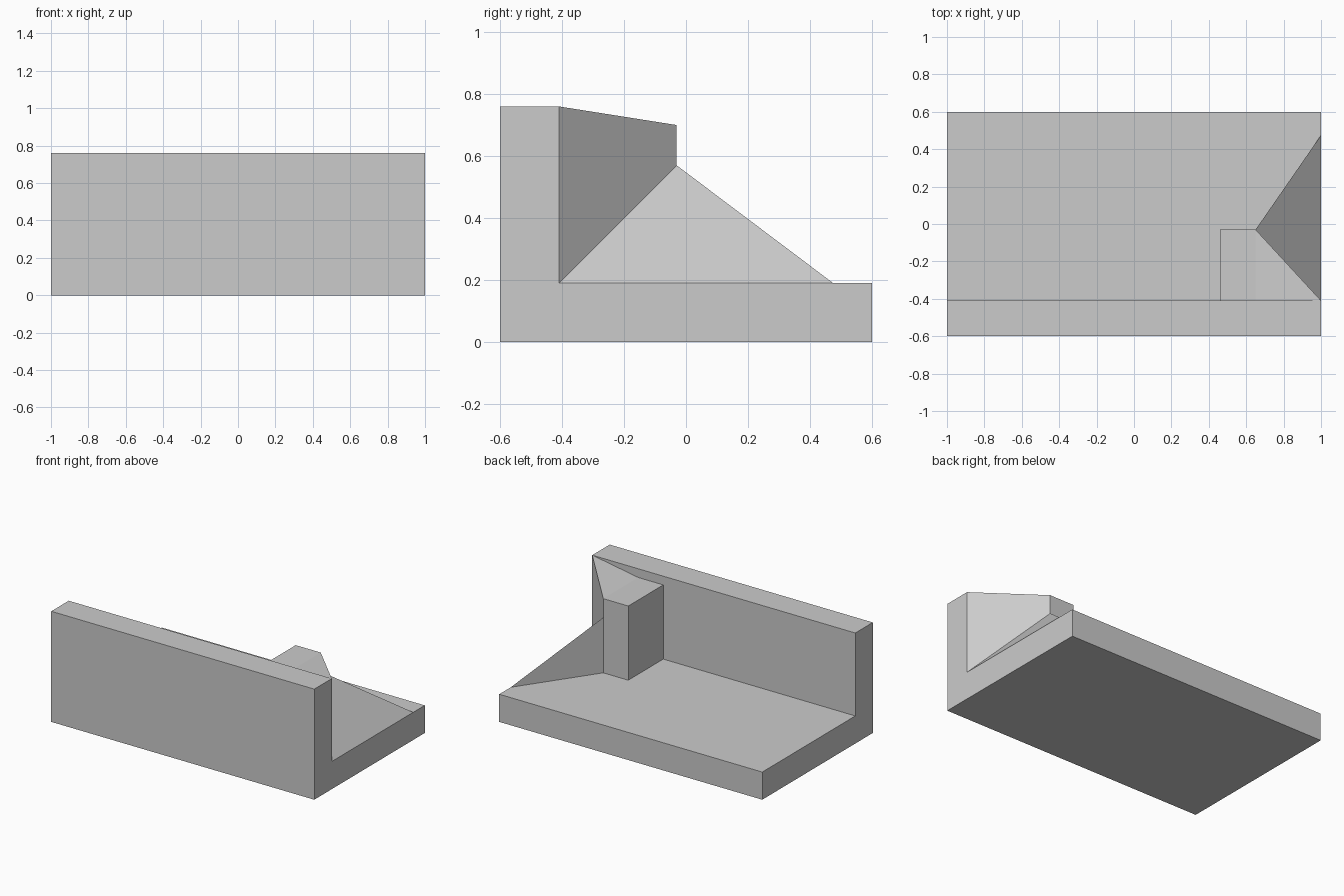
import bpy, bmesh

if "Cube" in bpy.data.objects:
    bpy.data.objects.remove(bpy.data.objects["Cube"])

BASE, WALL, TOP = 0.19, -0.41, 0.76      # base height, inner wall plane, wall top
X0, X1, END = 0.46, 0.65, 1.0            # post sides, right end
POST_Y, POST_TOP, APEX = -0.03, 0.70, 0.57


def finish(name, bm):
    bmesh.ops.recalc_face_normals(bm, faces=bm.faces)
    mesh = bpy.data.meshes.new(name)
    bm.to_mesh(mesh)
    bm.free()
    obj = bpy.data.objects.new(name, mesh)
    bpy.context.collection.objects.link(obj)
    return obj


def loft(name, lower, upper):
    """Solid between two matching rings of points."""
    bm = bmesh.new()
    a = [bm.verts.new(p) for p in lower]
    b = [bm.verts.new(p) for p in upper]
    bm.faces.new(a)
    bm.faces.new(b)
    for i in range(len(a)):
        j = (i + 1) % len(a)
        bm.faces.new((a[i], a[j], b[j], b[i]))
    return finish(name, bm)


def cone(name, ring, apex):
    """Solid from a base ring to a single point."""
    bm = bmesh.new()
    a = [bm.verts.new(p) for p in ring]
    tip = bm.verts.new(apex)
    bm.faces.new(a)
    for i in range(len(a)):
        bm.faces.new((a[i], a[(i + 1) % len(a)], tip))
    return finish(name, bm)


# Floor and wall as one L-shaped profile along x
profile = [(-0.6, 0), (0.6, 0), (0.6, BASE), (WALL, BASE), (WALL, TOP), (-0.6, TOP)]
loft("floor_and_wall", [(-1, y, z) for y, z in profile],
     [(END, y, z) for y, z in profile])

# Square post against the wall
square = [(X0, WALL), (X1, WALL), (X1, POST_Y), (X0, POST_Y)]
loft("post", [(x, y, BASE) for x, y in square],
     [(x, y, POST_TOP) for x, y in square])

# Triangular filler between post and wall, rising to the wall's top corner
triangle = [(X1, WALL), (END, WALL), (X1, POST_Y)]
loft("wall_filler", [(x, y, BASE) for x, y in triangle],
     [(x, y, z) for (x, y), z in zip(triangle, (POST_TOP, TOP, POST_TOP))])

# Sloped ramp from the end of the floor up to the post
cone("ramp", [(X1, POST_Y, BASE), (END, WALL, BASE), (END, 0.475, BASE)],
     (X1, POST_Y, APEX))
